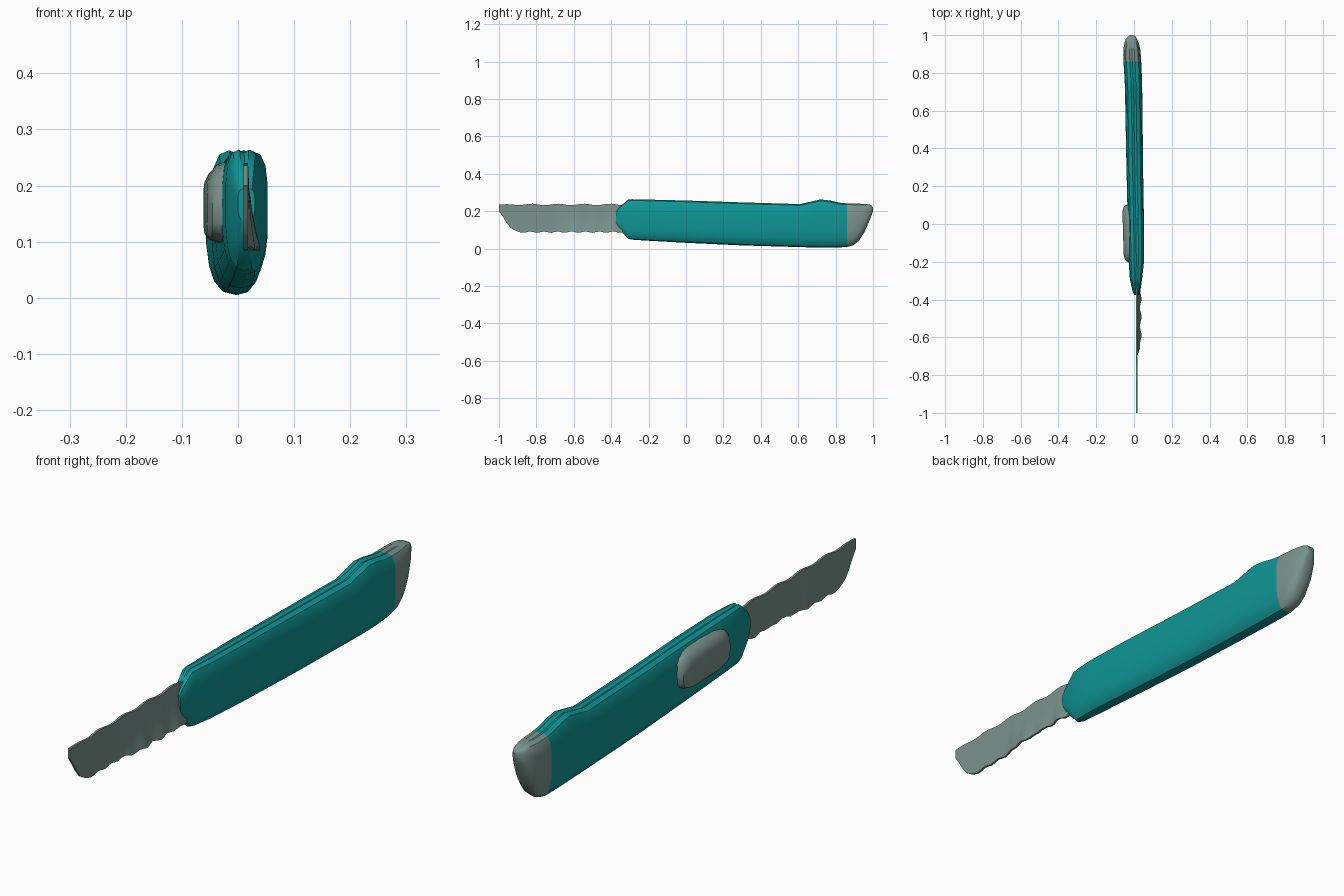
import bpy, bmesh, math


def material(name, rgb):
    m = bpy.data.materials.new(name)
    m.diffuse_color = (*rgb, 1)
    return m


TEAL = material("teal plastic", (0.005, 0.30, 0.30))
GREY = material("blue grey", (0.20, 0.29, 0.265))


def loft(name, rings, mats, rule=None, angle=35):
    """Skin a list of equal-length closed rings and cap both ends."""
    bm = bmesh.new()
    rows = [[bm.verts.new(p) for p in ring] for ring in rings]
    n = len(rows[0])
    for a, b in zip(rows, rows[1:]):
        for i in range(n):
            j = (i + 1) % n
            bm.faces.new((a[i], a[j], b[j], b[i]))
    bm.faces.new(rows[0][::-1])
    bm.faces.new(rows[-1])
    bmesh.ops.recalc_face_normals(bm, faces=bm.faces)
    if rule:
        for f in bm.faces:
            f.material_index = rule(f.calc_center_median())
    me = bpy.data.meshes.new(name)
    bm.to_mesh(me)
    bm.free()
    for m in mats:
        me.materials.append(m)
    ob = bpy.data.objects.new(name, me)
    bpy.context.collection.objects.link(ob)
    bpy.ops.object.select_all(action='DESELECT')
    bpy.context.view_layer.objects.active = ob
    ob.select_set(True)
    bpy.ops.object.shade_smooth_by_angle(angle=math.radians(angle))
    return ob


# Handle: rounded shell section, swept along y; the rear end is a grey cap
half = [(0.22, 0.02), (0.36, 0.09), (0.45, 0.20), (0.50, 0.36), (0.50, 0.72),
        (0.45, 0.88), (0.34, 0.97), (0.14, 1.0)]
section = [(0, 0)] + half + [(0, 0.975)] + [(-u, v) for u, v in reversed(half)]

# y, bottom z, top z, left x, right x
stations = [
    (-0.375, 0.135, 0.195, 0.000, 0.030),
    (-0.355, 0.100, 0.222, -0.008, 0.034),
    (-0.310, 0.053, 0.262, -0.018, 0.040),
    (-0.290, 0.048, 0.264, -0.022, 0.043),
    (-0.200, 0.042, 0.262, -0.028, 0.053),
    (0.000, 0.031, 0.257, -0.033, 0.053),
    (0.300, 0.017, 0.247, -0.040, 0.048),
    (0.610, 0.008, 0.238, -0.046, 0.045),
    (0.680, 0.006, 0.254, -0.047, 0.044),
    (0.720, 0.005, 0.263, -0.048, 0.043),
    (0.770, 0.005, 0.257, -0.050, 0.042),
    (0.830, 0.007, 0.244, -0.054, 0.040),
    (0.860, 0.009, 0.242, -0.056, 0.038),
    (0.895, 0.018, 0.241, -0.057, 0.036),
    (0.925, 0.042, 0.240, -0.056, 0.033),
    (0.955, 0.090, 0.239, -0.052, 0.026),
    (0.980, 0.147, 0.236, -0.043, 0.016),
    (0.993, 0.180, 0.230, -0.032, 0.008),
    (1.000, 0.200, 0.220, -0.020, 0.000),
]
rings = [[((l + r) / 2 + u * (r - l), y, b + v * (t - b)) for u, v in section]
         for y, b, t, l, r in stations]
loft("handle", rings, [TEAL, GREY], lambda c: int(c.y > 0.86))

# Blade: thin sheet with wavy edges, its lower half bowed to the right
rings = []
for k in range(34):
    y = -1.0 + 0.02 * k
    top = 0.236 + 0.004 * math.sin(k * 0.9) * min(1, k / 6)
    low = 0.088 + 0.004 * math.sin(k * 1.7) + 0.112 * max(0, 1 - k / 5) ** 1.5
    bow = 0.022 * max(0, min(1, (y + 0.69) / 0.04)) * (0.8 + 0.2 * math.sin(k * 1.3))
    side = [(0.014 + bow * (1 - v) ** 2, low + v * (top - low))
            for v in (0, 0.2, 0.4, 0.7, 1)]
    rings.append([(x + 0.004, y, z) for x, z in side] +
                 [(x - 0.004, y, z) for x, z in reversed(side)])
loft("blade", rings, [GREY])

# Thumb slider on the left side: rounded pad with a sloping upper edge
rings = []
# x, centre z, half length, half height
for x, cz, ly, lz in [(-0.015, 0.170, 0.155, 0.075), (-0.036, 0.168, 0.152, 0.070),
                      (-0.050, 0.163, 0.143, 0.060), (-0.058, 0.160, 0.115, 0.047)]:
    ring = []
    for i in range(20):
        a = 2 * math.pi * i / 20
        c, s = math.cos(a), math.sin(a)
        y = ly * math.copysign(abs(c) ** 0.55, c)
        z = lz * math.copysign(abs(s) ** 0.55, s)
        ring.append((x - 0.03 * y, -0.05 + y, cz + z))
    rings.append(ring)
loft("thumb_slider", rings, [GREY])
